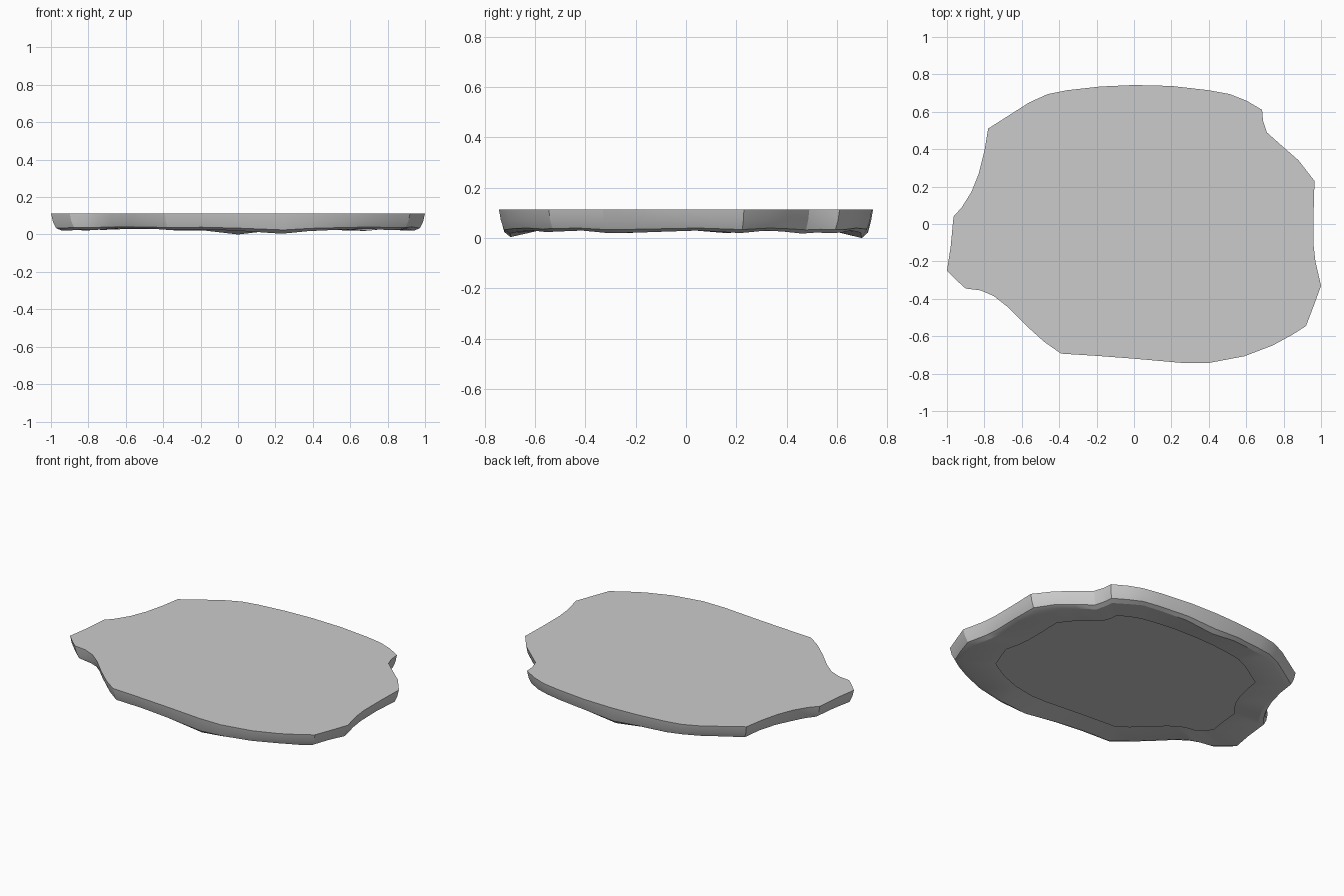
import bpy, bmesh, math

# Slab outline, counter-clockwise: x, y, lowest height of the underside rim
OUTLINE = [
    (1, -.33, .02), (.97, -.2, .022), (.96, -.11, .025), (.96, .05, .03), (.965, .23, .02),
    (.88, .34, .03), (.8, .41, .026), (.71, .49, .018), (.69, .55, .022), (.685, .61, .02),
    (.6, .66, .022), (.51, .695, .03), (.4, .715, .027), (.2, .738, .022), (0, .743, .0),
    (-.18, .735, .02), (-.36, .715, .022), (-.46, .695, .03), (-.56, .65, .03), (-.67, .58, .028),
    (-.78, .51, .024), (-.8, .39, .03), (-.83, .27, .026), (-.87, .17, .02), (-.92, .09, .026),
    (-.965, .04, .03), (-.98, -.12, .026), (-1, -.25, .02), (-.95, -.3, .022), (-.9, -.345, .026),
    (-.82, -.355, .024), (-.75, -.385, .028), (-.68, -.44, .032), (-.58, -.54, .032),
    (-.48, -.63, .03), (-.39, -.693, .024), (-.2, -.705, .028), (0, -.72, .02), (.25, -.742, .004),
    (.4, -.743, .018), (.59, -.707, .026), (.74, -.65, .03), (.85, -.59, .024),
    (.92, -.545, .026), (.96, -.44, .03)]

# Stacked rings: scale, fixed height, share of the rim's own low height
RINGS = [
    (1.0, .113, 0),      # top edge
    (.99, .07, 0),       # side wall
    (.973, .022, .6),    # foot of the wall
    (.94, 0, 1),         # lowest rim
    (.75, .036, 0),      # lip of the open underside
]

bm = bmesh.new()
rings = [[bm.verts.new((x * s, y * s, base + low * share)) for x, y, low in OUTLINE]
         for s, base, share in RINGS]
n = len(OUTLINE)
for upper, lower in zip(rings, rings[1:]):
    for i in range(n):
        j = (i + 1) % n
        bm.faces.new((upper[i], lower[i], lower[j], upper[j]))
bm.faces.new(rings[0])   # flat top; the underside stays open inside the lip

mesh = bpy.data.meshes.new("stone_slab")
bm.to_mesh(mesh)
bm.free()
slab = bpy.data.objects.new("stone_slab", mesh)
bpy.context.collection.objects.link(slab)

# Soft sides with crisp top and underside edges
bpy.context.view_layer.objects.active = slab
slab.select_set(True)
bpy.ops.object.shade_smooth_by_angle(angle=math.radians(25))
